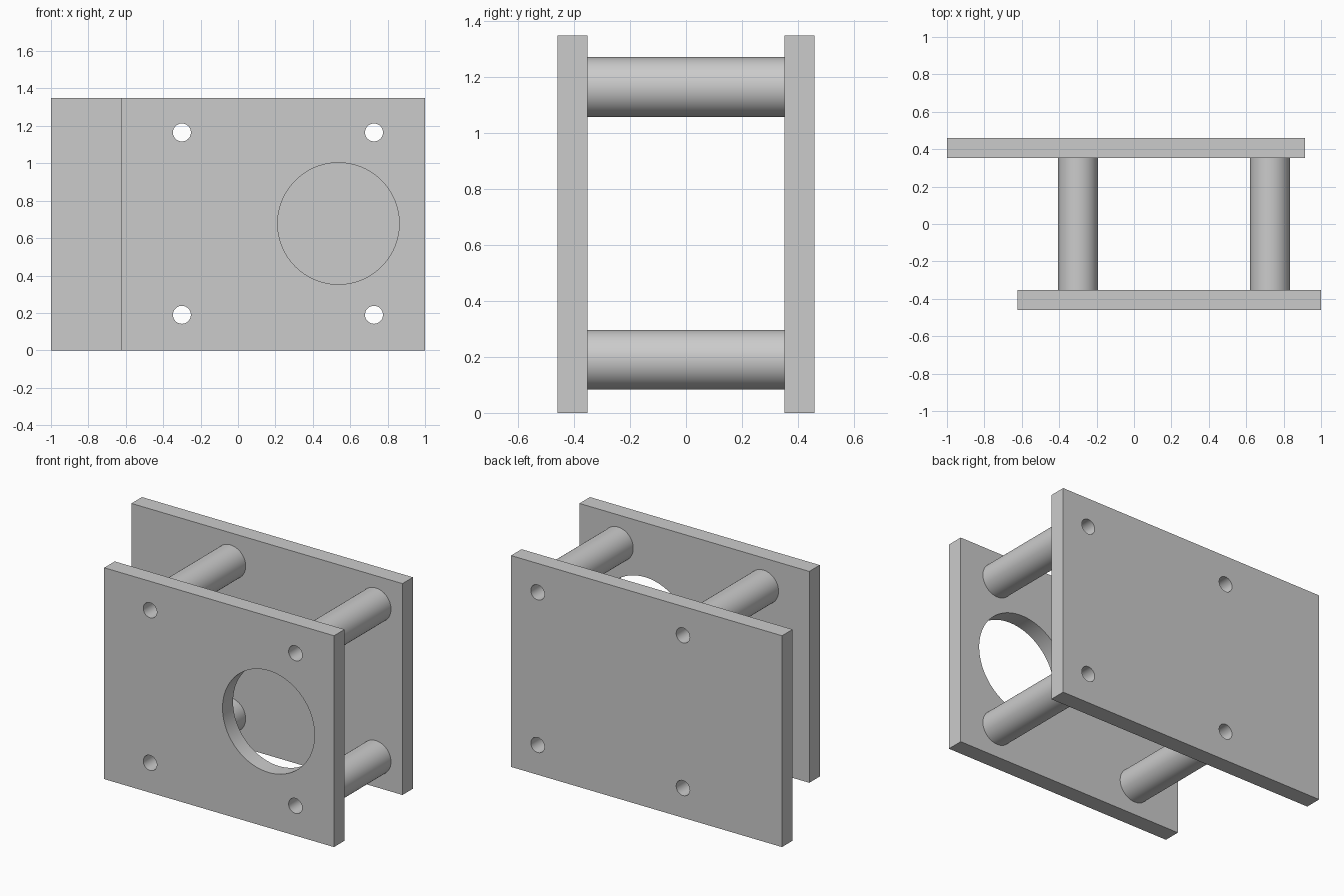
import bpy
from math import pi, radians

if "Cube" in bpy.data.objects:
    bpy.data.objects.remove(bpy.data.objects["Cube"])

HEIGHT = 1.35
Y_IN, Y_OUT = 0.353, 0.459      # inner and outer faces of the plates
POSTS = [(x, z) for x in (-0.30, 0.727) for z in (0.19, 1.165)]


def cylinder(name, x, z, radius, y0, y1, sides=64):
    """Cylinder running along y."""
    bpy.ops.mesh.primitive_cylinder_add(
        vertices=sides, radius=radius, depth=y1 - y0,
        location=(x, (y0 + y1) / 2, z), rotation=(pi / 2, 0, 0))
    obj = bpy.context.object
    obj.name = name
    return obj


def plate(name, x0, x1, y0, y1):
    bpy.ops.mesh.primitive_cube_add(size=1, location=((x0 + x1) / 2, (y0 + y1) / 2, HEIGHT / 2))
    obj = bpy.context.object
    obj.name = name
    obj.scale = (x1 - x0, y1 - y0, HEIGHT)
    bpy.ops.object.transform_apply(location=False, rotation=False, scale=True)
    return obj


def drill(obj, cutters):
    """Cut the holes, then shade the round walls smooth."""
    bpy.ops.object.select_all(action='DESELECT')
    obj.select_set(True)
    bpy.context.view_layer.objects.active = obj
    for cutter in cutters:
        mod = obj.modifiers.new("hole", 'BOOLEAN')
        mod.operation = 'DIFFERENCE'
        mod.solver = 'EXACT'
        mod.object = cutter
        bpy.ops.object.modifier_apply(modifier=mod.name)
    bpy.ops.object.shade_smooth_by_angle(angle=radians(30))


# Cutters: four bolt holes through everything, one large bore in the front plate
bolts = [cylinder("bolt_cutter", x, z, 0.048, -0.6, 0.6, 48) for x, z in POSTS]
bore = cylinder("bore_cutter", 0.537, 0.678, 0.325, -0.6, -0.2, 96)
for cutter in bolts + [bore]:
    cutter.hide_render = True

# Offset plates
drill(plate("front_plate", -0.624, 1.0, -Y_OUT, -Y_IN), bolts + [bore])
drill(plate("back_plate", -1.0, 0.915, Y_IN, Y_OUT), bolts)

# Hollow spacers between the plates
for (x, z), bolt in zip(POSTS, bolts):
    drill(cylinder("spacer_tube", x, z, 0.107, -Y_IN, Y_IN), [bolt])

for cutter in bolts + [bore]:
    bpy.data.objects.remove(cutter)
